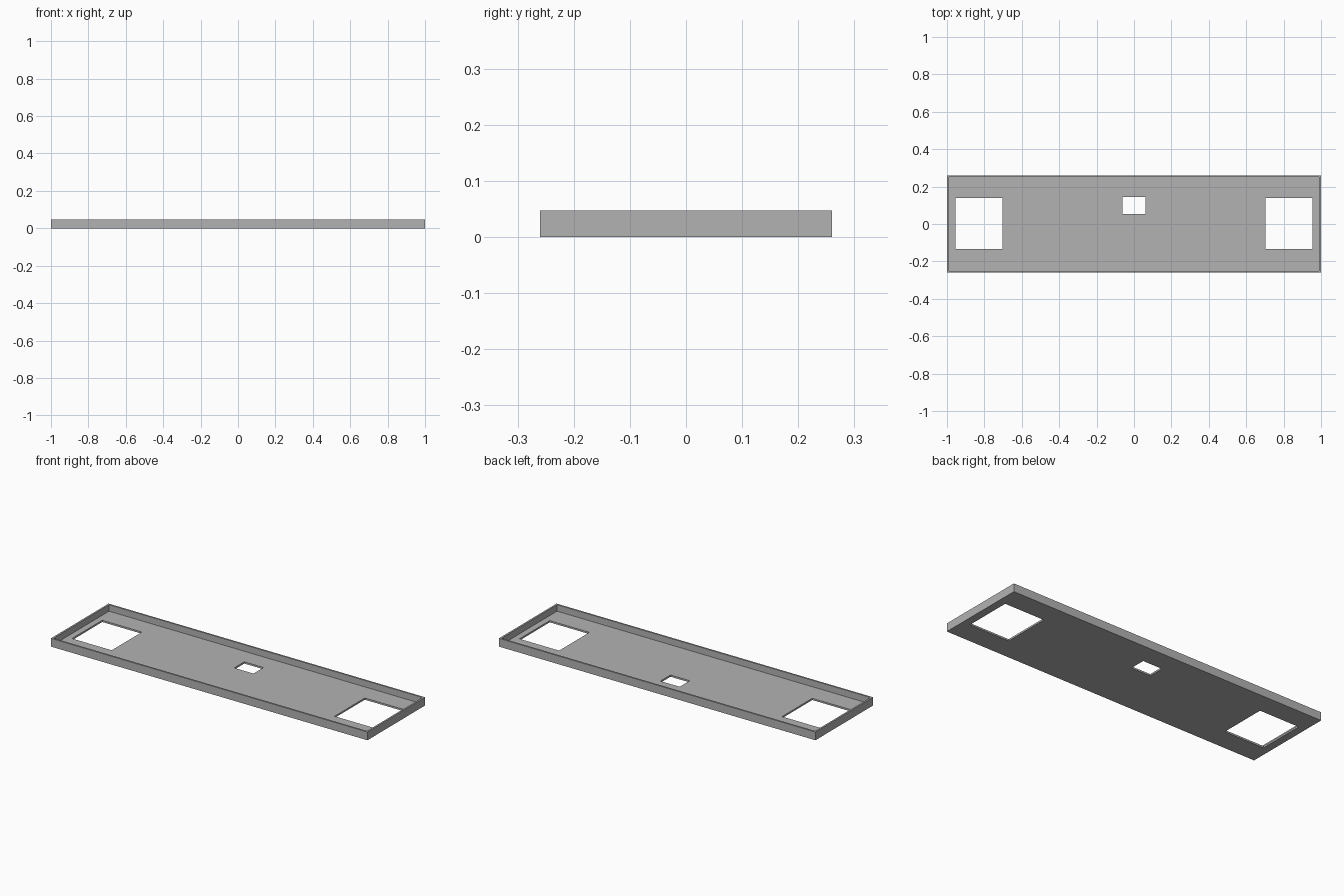
import bpy

old = bpy.data.objects.get("Cube")
if old:
    bpy.data.objects.remove(old)

grey = bpy.data.materials.new("plain_grey")
grey.use_nodes = True
COLOUR = (0.45, 0.45, 0.45, 1)
grey.diffuse_color = COLOUR
grey.node_tree.nodes["Principled BSDF"].inputs["Base Color"].default_value = COLOUR

LENGTH, WIDTH, HEIGHT = 2.0, 0.52, 0.047
WALL, FLOOR = 0.01, 0.01


def box(name, x0, x1, y0, y1, z0, z1):
    """Axis-aligned box between the given limits."""
    bpy.ops.mesh.primitive_cube_add(size=1)
    ob = bpy.context.object
    ob.name = name
    lo, hi = (x0, y0, z0), (x1, y1, z1)
    for v in ob.data.vertices:
        v.co = [hi[i] if v.co[i] > 0 else lo[i] for i in range(3)]
    ob.data.materials.append(grey)
    return ob


# Solid block that becomes the shallow tray
hx, hy = LENGTH / 2, WIDTH / 2
tray = box("tray", -hx, hx, -hy, hy, 0, HEIGHT)

# Cavity, two large end openings and one small opening towards the back
cutters = [box("cavity_cutter", WALL - hx, hx - WALL, WALL - hy, hy - WALL, FLOOR, 0.2)]
for name, x0, x1, y0, y1 in (
    ("right_opening", -0.955, -0.704, -0.134, 0.139),
    ("left_opening", 0.704, 0.955, -0.134, 0.139),
    ("small_opening", -0.061, 0.061, 0.053, 0.144),
):
    cutters.append(box(name + "_cutter", x0, x1, y0, y1, -0.1, 0.1))

# Cut everything out, then discard the cutters
for cutter in cutters:
    mod = tray.modifiers.new(cutter.name, "BOOLEAN")
    mod.operation = "DIFFERENCE"
    mod.solver = "EXACT"
    mod.object = cutter
    cutter.hide_render = True

bpy.context.view_layer.update()
graph = bpy.context.evaluated_depsgraph_get()
cut_mesh = bpy.data.meshes.new_from_object(tray.evaluated_get(graph))
tray.modifiers.clear()
tray.data = cut_mesh
cut_mesh.name = "tray"
for cutter in cutters:
    bpy.data.objects.remove(cutter)
